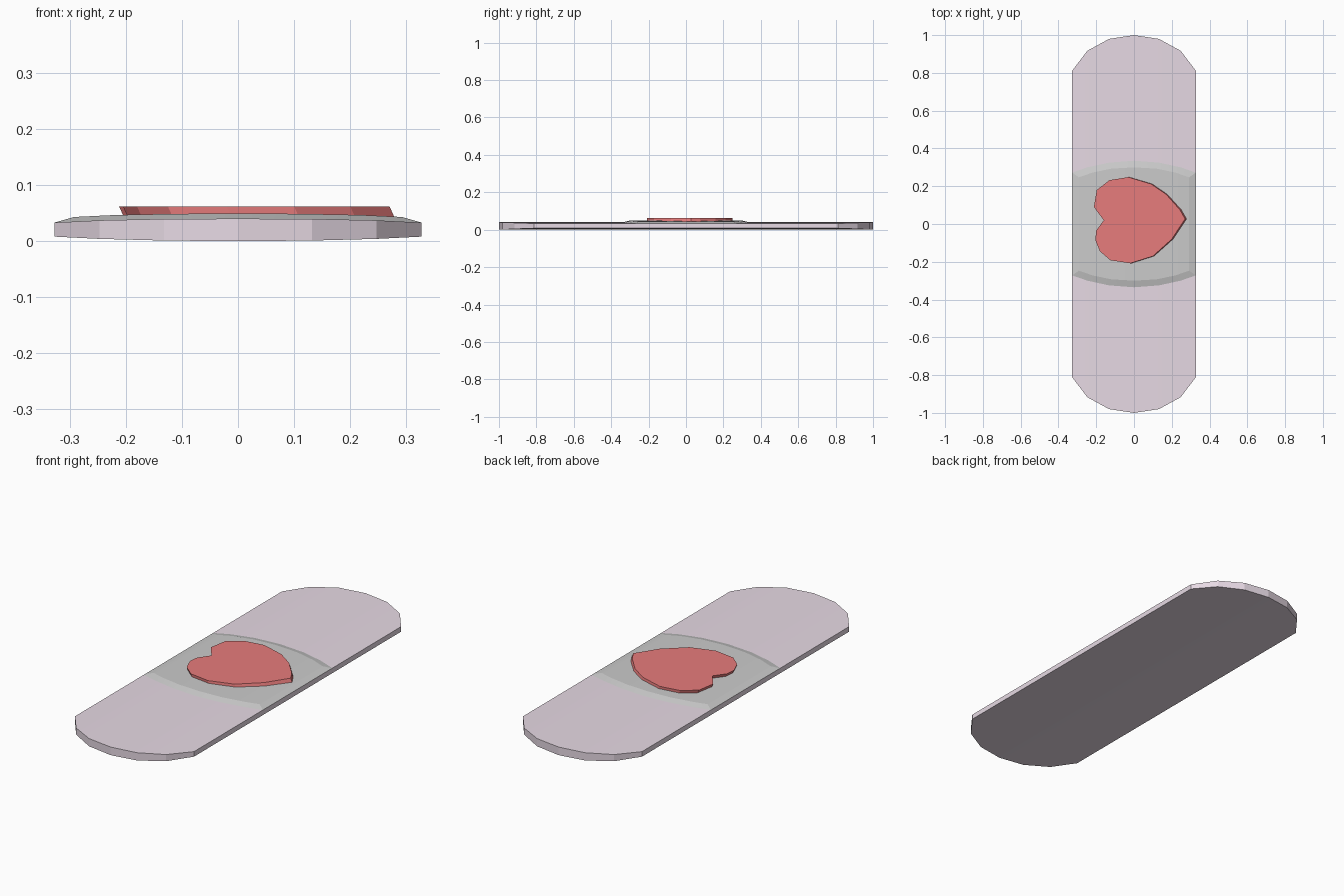
import bpy, bmesh, math

if "Cube" in bpy.data.objects:
    bpy.data.objects.remove(bpy.data.objects["Cube"])


def make_object(name, bm, color=None):
    bmesh.ops.recalc_face_normals(bm, faces=bm.faces)
    mesh = bpy.data.meshes.new(name)
    bm.to_mesh(mesh)
    bm.free()
    mesh.shade_smooth()
    mesh.set_sharp_from_angle(angle=math.radians(8))
    obj = bpy.data.objects.new(name, mesh)
    bpy.context.collection.objects.link(obj)
    if color:
        mat = bpy.data.materials.new(name + "_color")
        mat.diffuse_color = (*color, 1)
        mat.use_nodes = True
        mat.node_tree.nodes["Principled BSDF"].inputs["Base Color"].default_value = mat.diffuse_color
        mesh.materials.append(mat)
    return obj


def mirrored(half):
    """Mirror half-width columns (x first) across x = 0."""
    return [(-c[0], *c[1:]) for c in half[:0:-1]] + half


def row(bm, cols, side):
    return [bm.verts.new((x, side * y, z)) for x, y, z in cols]


def bridge(bm, a, b):
    for i in range(len(a) - 1):
        bm.faces.new((a[i], a[i + 1], b[i + 1], b[i]))


# Strip: rounded ends, thinner towards the long edges (x, y, bottom z, top z)
strip = mirrored([(0, 1.0, 0, .040), (.132, .98, .001, .0395),
                  (.247, .917, .004, .037), (.327, .812, .008, .033)])
bm = bmesh.new()
low = [(x, y, b) for x, y, b, t in strip]
top = [(x, y, t) for x, y, b, t in strip]
tb, tf = row(bm, top, 1), row(bm, top, -1)
lb, lf = row(bm, low, 1), row(bm, low, -1)
for a, b in ((tf, tb), (lf, lb), (tb, lb), (tf, lf)):
    bridge(bm, a, b)
for i in (0, -1):
    bm.faces.new((tf[i], tb[i], lb[i], lf[i]))
make_object("adhesive_strip", bm, (0.8, 0.7, 0.78))

# Pad: domed top with a sloped rim that meets the strip
outer = mirrored([(0, .335, .040), (.132, .325, .0395),
                  (.247, .30, .037), (.327, .272, .033)])
inner = mirrored([(0, .30, .0495), (.12, .293, .0485),
                  (.22, .272, .0465), (.292, .247, .043)])
bm = bmesh.new()
ob, of = row(bm, outer, 1), row(bm, outer, -1)
ib, inf = row(bm, inner, 1), row(bm, inner, -1)
for a, b in ((inf, ib), (ob, ib), (of, inf)):
    bridge(bm, a, b)
for i in (0, -1):
    bm.faces.new((of[i], ob[i], ib[i], inf[i]))
make_object("pad", bm)

# Heart: flat plate whose walls lean slightly towards -x
heart = [(-.03, .248), (.09, .212), (.17, .157), (.243, .075), (.27, .027),
         (.2, -.08), (.1, -.17), (-.02, -.208), (-.125, -.192), (-.18, -.145),
         (-.205, -.085), (-.2, -.035), (-.16, .02), (-.212, .09),
         (-.197, .18), (-.13, .232)]
bm = bmesh.new()
upper = [bm.verts.new((x, y, .062)) for x, y in heart]
lower = [bm.verts.new((x + .009, y, .042)) for x, y in heart]
bm.faces.new(upper)
bm.faces.new(lower[::-1])
bridge(bm, upper + upper[:1], lower + lower[:1])
make_object("heart", bm, (0.8, 0.2, 0.2))
